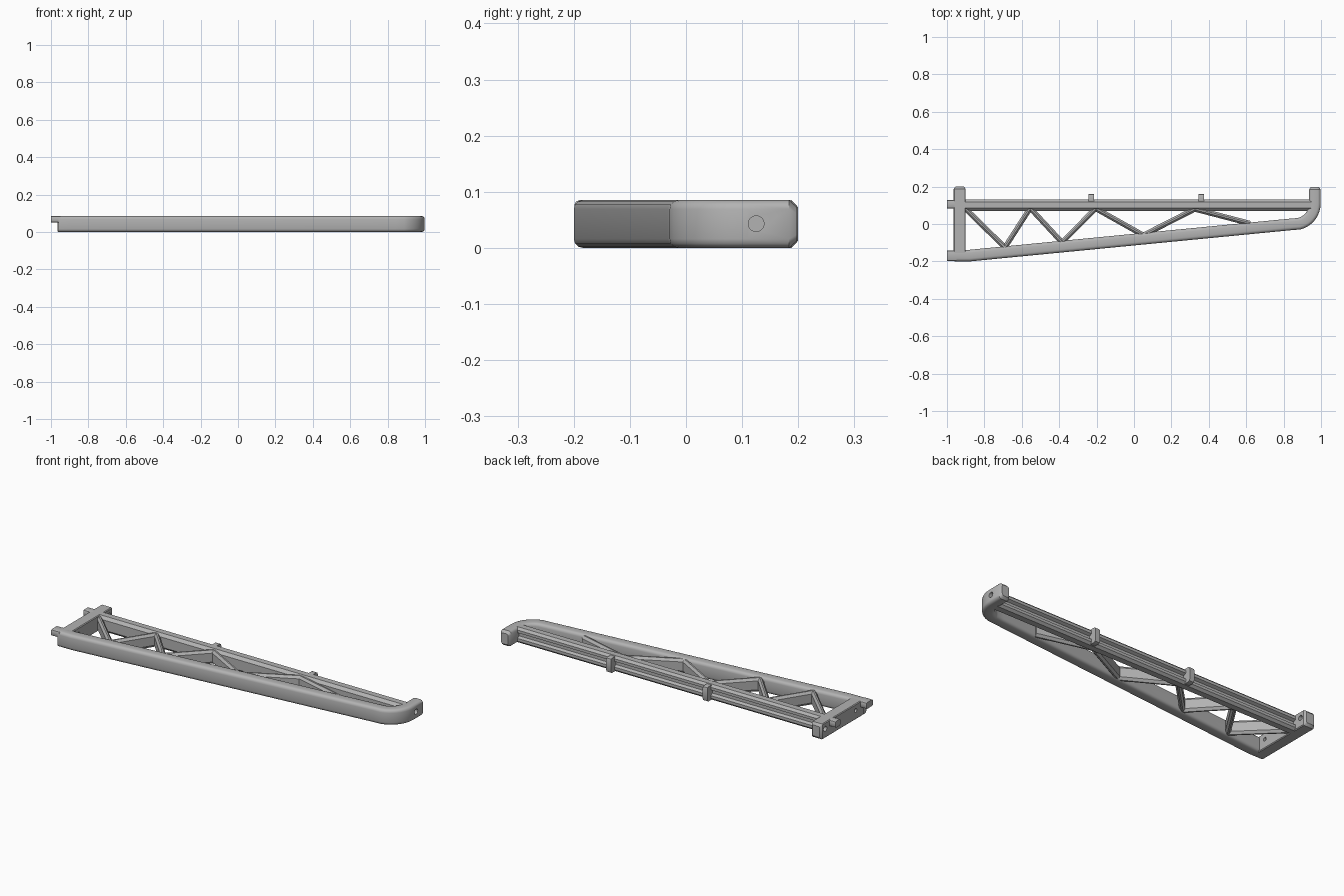
import bpy, bmesh, math
from mathutils import Vector

cube = bpy.data.objects.get("Cube")
if cube:
    bpy.data.objects.remove(cube, do_unlink=True)

H = 0.085  # overall height
grey = bpy.data.materials.new("light grey")
grey.use_nodes = True
grey.diffuse_color = (0.45, 0.45, 0.45, 1)
grey.node_tree.nodes["Principled BSDF"].inputs["Base Color"].default_value = grey.diffuse_color


def rounded(width, z0, z1, r, steps=3):
    """Rounded rectangle section as (sideways, height) pairs."""
    pts = []
    w = width / 2 - r
    corners = [(w, z0 + r, -90), (w, z1 - r, 0), (-w, z1 - r, 90), (-w, z0 + r, 180)]
    for u, z, start in corners:
        for i in range(steps + 1):
            a = math.radians(start + 90 * i / steps)
            pts.append((u + r * math.cos(a), z + r * math.sin(a)))
    return pts


def sweep(name, path, section, end_chamfer=0.0):
    """Mitred sweep of a section along a flat path."""
    path = [Vector(p) for p in path]
    n = len(path)
    scales = [1.0] * n
    if end_chamfer:
        tip = path[-1].copy()
        path[-1] = tip - (tip - path[-2]).normalized() * end_chamfer
        path.append(tip)
        scales.append(0.7)
        n += 1
    mid = (min(z for _, z in section) + max(z for _, z in section)) / 2
    bm = bmesh.new()
    rings = []
    for i, p in enumerate(path):
        before = (p - path[max(i - 1, 0)]).normalized() if i else (path[1] - p).normalized()
        after = (path[i + 1] - p).normalized() if i < n - 1 else before
        t = (before + after).normalized()
        side = Vector((-t.y, t.x)) / max(t.dot(before), 0.5)
        s = scales[i]
        ring = []
        for u, z in section:
            q = p + side * u * s
            ring.append(bm.verts.new((q.x, q.y, mid + (z - mid) * s)))
        rings.append(ring)
    m = len(section)
    for a, b in zip(rings, rings[1:]):
        for j in range(m):
            k = (j + 1) % m
            bm.faces.new((a[j], a[k], b[k], b[j]))
    bm.faces.new(rings[0])
    bm.faces.new(rings[-1])
    bmesh.ops.recalc_face_normals(bm, faces=bm.faces)
    mesh = bpy.data.meshes.new(name)
    bm.to_mesh(mesh)
    bm.free()
    mesh.materials.append(grey)
    obj = bpy.data.objects.new(name, mesh)
    bpy.context.collection.objects.link(obj)
    select(obj)
    bpy.ops.object.shade_smooth_by_angle(angle=math.radians(35))
    return obj


def select(obj):
    bpy.ops.object.select_all(action="DESELECT")
    obj.select_set(True)
    bpy.context.view_layer.objects.active = obj


def drill(obj, x, y, z, radius, depth):
    """Round hole along x."""
    bpy.ops.mesh.primitive_cylinder_add(vertices=24, radius=radius, depth=depth,
                                        location=(x, y, z), rotation=(0, math.pi / 2, 0))
    cutter = bpy.context.object
    cutter.name = "hole_cutter"
    cutter.hide_render = True
    cutter.data.materials.append(grey)
    mod = obj.modifiers.new("hole", "BOOLEAN")
    mod.operation = "DIFFERENCE"
    mod.solver = "EXACT"
    mod.object = cutter
    select(obj)
    bpy.ops.object.modifier_apply(modifier=mod.name)
    bpy.data.objects.remove(cutter, do_unlink=True)


# Sloping front rail with its curved tip
rail_path = [(-0.96, -0.169), (-0.88, -0.169), (0.84, -0.002)]
for i in range(1, 11):
    a = math.radians(-84 + 84 * i / 10)
    rail_path.append((0.855 + 0.112 * math.cos(a), 0.11 + 0.112 * math.sin(a)))
rail_path.append((0.967, 0.198))
front_rail = sweep("front_rail", rail_path, rounded(0.062, 0, H, 0.016), 0.014)
drill(front_rail, 0.995, 0.125, 0.043, 0.014, 0.05)

# Straight back rail, grooved along its outer side
groove = [(-0.018, 0), (0.015, 0), (0.027, 0.012), (0.027, 0.027), (0.012, 0.035),
          (0.012, 0.05), (0.027, 0.058), (0.027, 0.073), (0.015, H), (-0.018, H),
          (-0.033, 0.07), (-0.033, 0.015)]
sweep("back_rail", [(-0.93, 0.103), (0.95, 0.103)], groove)

# Cross bar at the wide end, with pin holes
cross_bar = sweep("cross_bar", [(-0.932, -0.17), (-0.932, 0.2)],
                  rounded(0.064, 0, H, 0.004, 1), 0.012)
for y, radius in ((-0.1, 0.01), (0.165, 0.014)):
    drill(cross_bar, -0.93, y, 0.05, radius, 0.2)

# Mounting tabs on the wide end
for name, y in (("front_tab", -0.17), ("back_tab", 0.106)):
    width = 0.058 if y < 0 else 0.046
    sweep(name, [(-1, y), (-0.95, y)], rounded(width, 0.05, H, 0.009, 2))

# Zigzag braces with ridged edges
nodes = [(-0.91, 0.09), (-0.69, -0.125), (-0.555, 0.085), (-0.385, -0.098),
         (-0.205, 0.083), (0.05, -0.06), (0.325, 0.08), (0.62, 0.003)]
ridge = [(-0.014, 0.018), (-0.004, 0.005), (0.004, 0.005), (0.014, 0.018),
         (0.014, 0.067), (0.004, 0.08), (-0.004, 0.08), (-0.014, 0.067)]
for i, (a, b) in enumerate(zip(nodes, nodes[1:])):
    sweep(f"brace_{i + 1}", [a, b], ridge)

# Clips around the back rail
clip = rounded(0.05, 0.002, H - 0.002, 0.012, 2)
clip = [(u + 0.032, z) for u, z in clip]
for i, x in enumerate((-0.228, 0.36)):
    sweep(f"clip_{i + 1}", [(x - 0.014, 0.103), (x + 0.014, 0.103)], clip)
